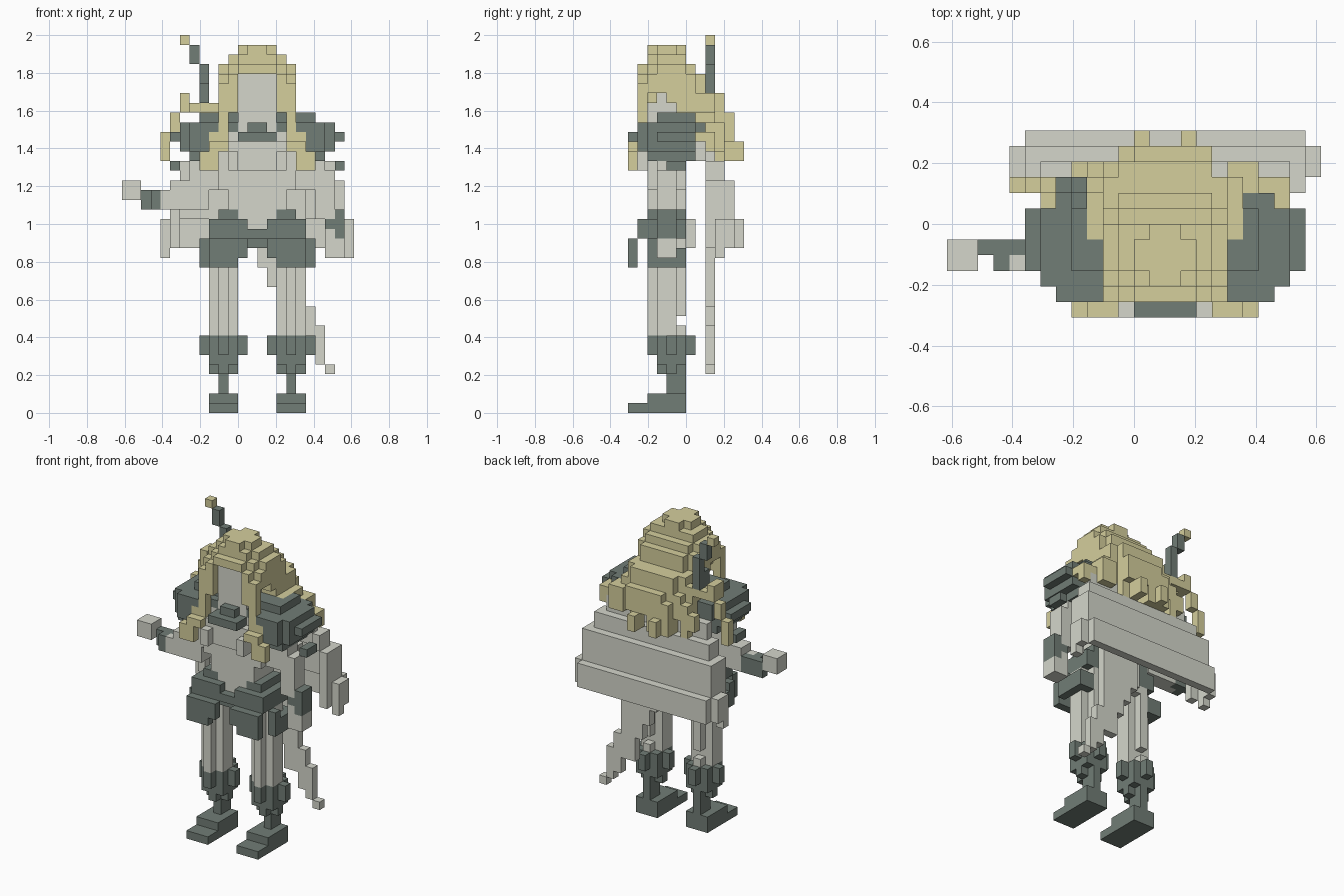
import bpy
import bmesh
from mathutils import Vector

if "Cube" in bpy.data.objects:
    bpy.data.objects.remove(bpy.data.objects["Cube"], do_unlink=True)

UNIT = 2 / 39          # edge length of one block
MIRROR_SUM = 4         # body symmetry plane lies two blocks right of the origin
owner = {}             # block position -> part name, first part placed wins
part_colour = {}


def material(name, colour):
    mat = bpy.data.materials.new(name)
    mat.use_nodes = True
    mat.diffuse_color = (*colour, 1)
    mat.node_tree.nodes["Principled BSDF"].inputs["Base Color"].default_value = (*colour, 1)
    return mat


DARK = material("dark grey green", (.165, .205, .18))
PALE = material("pale grey", (.66, .675, .6))
BLOND = material("straw blond", (.66, .62, .335))


def fill(part, colour, x, y, z, mirror=False):
    """Fill a block range with one part, optionally also on the other body half."""
    part_colour[part] = colour
    for i in range(*x):
        for j in range(*y):
            for k in range(*z):
                owner.setdefault((i, j, k), part)
                if mirror:
                    owner.setdefault((MIRROR_SUM - 1 - i, j, k), part)


def both(part, colour, x, y, z):
    fill(part, colour, x, y, z, mirror=True)


# Boots, with a stepped toe
both("boots", DARK, x=(4, 7), y=(-6, 0), z=(0, 1))
both("boots", DARK, x=(4, 7), y=(-4, 0), z=(1, 2))
both("boot_shafts", DARK, x=(5, 6), y=(-2, 0), z=(2, 4))

# Knee guards: cross-shaped tiers
both("knee_guards", DARK, x=(5, 6), y=(-3, 0), z=(4, 6))
both("knee_guards", DARK, x=(4, 7), y=(-2, -1), z=(4, 6))
both("knee_guards", DARK, x=(4, 7), y=(-3, 0), z=(5, 8))
both("knee_guards", DARK, x=(3, 8), y=(-2, -1), z=(6, 8))
both("knee_guards", DARK, x=(5, 6), y=(-4, 1), z=(6, 8))

# Thighs: ribbed columns
both("thighs", PALE, x=(4, 7), y=(-3, -1), z=(8, 18))
both("thighs", PALE, x=(5, 6), y=(-4, -1), z=(8, 18))
both("thighs", PALE, x=(5, 6), y=(-1, 0), z=(8, 9))
both("thighs", PALE, x=(5, 6), y=(-1, 0), z=(10, 18))

# Hip armour: front plates, side plates and belt
both("hip_plates", DARK, x=(4, 7), y=(-6, -5), z=(15, 18))
both("hip_plates", DARK, x=(3, 4), y=(-6, -5), z=(16, 18))
both("hip_plates", DARK, x=(7, 8), y=(-4, -3), z=(15, 18))
both("hip_plates", DARK, x=(6, 8), y=(-3, 0), z=(15, 17))
fill("belt", DARK, x=(-1, 5), y=(-4, -3), z=(17, 19))
fill("belt", DARK, x=(-3, 7), y=(-5, 0), z=(18, 19))
both("belt", DARK, x=(3, 7), y=(-5, 0), z=(19, 20))
both("belt", DARK, x=(4, 6), y=(-4, 0), z=(20, 21))
fill("seat", PALE, x=(-1, 5), y=(-3, 0), z=(17, 18))
fill("seat", PALE, x=(0, 4), y=(0, 1), z=(17, 20))

# Torso: narrow waist widening to the chest
fill("torso", PALE, x=(-1, 5), y=(-4, 0), z=(19, 24))
fill("torso", PALE, x=(-2, 6), y=(-4, 0), z=(23, 29))
both("torso", PALE, x=(2, 5), y=(-5, -4), z=(25, 28))
both("torso", PALE, x=(4, 5), y=(-6, -5), z=(25, 27))

# Collar and neck
fill("collar", DARK, x=(1, 3), y=(-5, -3), z=(27, 30))
fill("collar", DARK, x=(0, 4), y=(-6, -4), z=(28, 29))
fill("neck", PALE, x=(0, 4), y=(-4, 0), z=(28, 31))
fill("head", PALE, x=(0, 4), y=(-4, 1), z=(31, 35))

# Hair: front locks over the chest
both("front_locks", BLOND, x=(6, 8), y=(-6, -5), z=(25, 27))
both("front_locks", BLOND, x=(5, 7), y=(-6, -5), z=(27, 28))
both("front_locks", BLOND, x=(5, 7), y=(-5, -4), z=(28, 29))

# Shoulder guards: rounded tiers, broadest in the middle
both("shoulder_guards", DARK, x=(4, 8), y=(-3, -1), z=(30, 31))
both("shoulder_guards", DARK, x=(7, 8), y=(-1, 1), z=(30, 31))
both("shoulder_guards", DARK, x=(4, 10), y=(-4, 1), z=(29, 30))
both("shoulder_guards", DARK, x=(6, 9), y=(-5, 2), z=(28, 30))
both("shoulder_guards", DARK, x=(5, 10), y=(-4, 1), z=(28, 29))
both("shoulder_guards", DARK, x=(9, 11), y=(-3, 1), z=(28, 29))
both("shoulder_guards", DARK, x=(6, 10), y=(-4, 1), z=(27, 28))
both("shoulder_guards", DARK, x=(7, 9), y=(-5, -4), z=(27, 28))
both("shoulder_guards", DARK, x=(7, 9), y=(-4, 1), z=(26, 27))
both("shoulder_guards", DARK, x=(10, 11), y=(-2, 0), z=(25, 26))

# Right arm, held out to the side
fill("right_arm", PALE, x=(-5, -2), y=(-3, -1), z=(23, 28))
fill("right_arm", PALE, x=(-7, -3), y=(-3, -1), z=(21, 24))
fill("right_arm", PALE, x=(-8, -7), y=(-3, -2), z=(21, 23))
fill("right_cuff", DARK, x=(-10, -7), y=(-2, -1), z=(21, 23))
fill("right_cuff", DARK, x=(-9, -8), y=(-3, -2), z=(21, 23))
fill("right_hand", PALE, x=(-12, -10), y=(-3, -1), z=(22, 24))

# Left arm, hanging down
fill("left_arm", PALE, x=(6, 9), y=(-3, -1), z=(23, 28))
fill("left_arm", PALE, x=(8, 10), y=(-3, -1), z=(20, 25))
fill("left_cuff", DARK, x=(9, 10), y=(-3, -1), z=(19, 20))
fill("left_cuff", DARK, x=(10, 11), y=(-3, -1), z=(18, 21))
fill("left_hand", PALE, x=(9, 11), y=(-3, -1), z=(16, 19))

# Cape: a shell that flares outward tier by tier, with wrapped ends
both("cape", PALE, x=(2, 8), y=(1, 2), z=(26, 28))
for step, (low, high) in enumerate([(26, 28), (24, 26), (20, 24), (17, 20)]):
    edge = 9 + step
    both("cape", PALE, x=(2, edge - step // 3), y=(2 + step, 3 + step), z=(low, high))
    both("cape", PALE, x=(edge - 1, edge), y=(2 + step // 3, 2 + step), z=(low, high))
both("cape", PALE, x=(10, 11), y=(2, 3), z=(17, 20))
both("cape", PALE, x=(11, 12), y=(3, 4), z=(16, 17))

# Torn cape tail, running diagonally down
for left, right, low, high in [(2, 7, 15, 24), (3, 7, 13, 15), (4, 7, 11, 13),
                               (5, 8, 8, 11), (7, 9, 6, 9), (8, 9, 5, 6), (9, 10, 4, 5)]:
    fill("cape_tail", PALE, x=(left, right), y=(2, 3), z=(low, high))

# Hair: rounded crown
fill("hair", BLOND, x=(0, 4), y=(-3, -1), z=(37, 38))
fill("hair", BLOND, x=(1, 3), y=(-4, 0), z=(37, 38))
fill("hair", BLOND, x=(-1, 5), y=(-3, 0), z=(36, 37))
fill("hair", BLOND, x=(0, 4), y=(-4, 0), z=(36, 37))
fill("hair", BLOND, x=(-2, 6), y=(-3, 0), z=(35, 36))
fill("hair", BLOND, x=(-1, 5), y=(-4, 1), z=(35, 36))
fill("hair", BLOND, x=(0, 4), y=(-5, 1), z=(35, 36))

# Hair: sides, open around the face and cheeks
both("hair", BLOND, x=(4, 6), y=(-4, 1), z=(33, 35))
both("hair", BLOND, x=(4, 5), y=(-4, -3), z=(32, 33))
both("hair", BLOND, x=(4, 6), y=(-2, 2), z=(32, 33))
both("hair", BLOND, x=(4, 6), y=(-1, 2), z=(30, 32))
both("hair", BLOND, x=(4, 5), y=(-5, -4), z=(31, 35))
both("hair", BLOND, x=(5, 6), y=(-5, -4), z=(28, 34))
both("hair", BLOND, x=(6, 7), y=(-1, 2), z=(30, 31))

# Hair: stepped fall over the back
fill("back_hair", BLOND, x=(-1, 5), y=(1, 2), z=(29, 35))
fill("back_hair", BLOND, x=(-2, 6), y=(1, 3), z=(31, 33))
fill("back_hair", BLOND, x=(-1, 5), y=(3, 4), z=(30, 33))
fill("back_hair", BLOND, x=(-3, 7), y=(2, 3), z=(28, 31))
fill("back_hair", BLOND, x=(-2, 5), y=(3, 4), z=(28, 31))
fill("back_hair", BLOND, x=(0, 4), y=(4, 5), z=(28, 31))

# Hair: loose locks on the back
for column in (-3, -1, 1, 4, 6):
    fill("back_locks", BLOND, x=(column, column + 1), y=(3, 5 - abs(column) // 3), z=(26, 30))
for column in (0, 3):
    fill("back_locks", BLOND, x=(column, column + 1), y=(4, 6), z=(26, 28))
fill("back_locks", BLOND, x=(-1, 0), y=(4, 5), z=(28, 30))
fill("back_locks", BLOND, x=(4, 5), y=(4, 5), z=(28, 31))
fill("back_locks", BLOND, x=(-4, -3), y=(3, 4), z=(27, 29))
fill("back_locks", BLOND, x=(6, 8), y=(2, 4), z=(27, 30))
fill("back_locks", BLOND, x=(8, 10), y=(2, 3), z=(27, 29))
fill("back_locks", BLOND, x=(9, 10), y=(1, 2), z=(28, 29))

# Windblown strand on the right
fill("side_strand", BLOND, x=(-5, -2), y=(2, 3), z=(31, 32))
fill("side_strand", BLOND, x=(-6, -5), y=(1, 3), z=(31, 33))
fill("side_strand", BLOND, x=(-7, -6), y=(2, 3), z=(29, 31))
fill("side_strand", BLOND, x=(-8, -7), y=(2, 3), z=(26, 29))

# Hairpin rising behind the head
fill("hairpin", DARK, x=(-4, -3), y=(2, 3), z=(33, 36))
fill("hairpin", DARK, x=(-4, -3), y=(1, 3), z=(32, 34))
fill("hairpin", DARK, x=(-5, -4), y=(2, 3), z=(36, 38))
fill("hairpin_tip", BLOND, x=(-6, -5), y=(2, 3), z=(38, 39))


def build(part, colour):
    """Make a mesh from the exposed block sides of one part, flat areas merged."""
    bm = bmesh.new()
    for cell in [c for c, name in owner.items() if name == part]:
        centre = Vector(cell) + Vector((.5, .5, .5))
        for axis in range(3):
            for sign in (-1, 1):
                normal = Vector((0, 0, 0))
                normal[axis] = sign
                if tuple(int(a + b) for a, b in zip(cell, normal)) in owner:
                    continue
                u = Vector((0, 0, 0))
                u[(axis + 1) % 3] = .5
                v = normal.cross(u)
                middle = centre + normal / 2
                corners = [middle - u - v, middle + u - v, middle + u + v, middle - u + v]
                bm.faces.new([bm.verts.new(c * UNIT) for c in corners])
    bmesh.ops.remove_doubles(bm, verts=bm.verts, dist=UNIT / 100)
    bmesh.ops.dissolve_limit(bm, angle_limit=.01, verts=bm.verts, edges=bm.edges)
    mesh = bpy.data.meshes.new(part)
    bm.to_mesh(mesh)
    bm.free()
    mesh.materials.append(colour)
    bpy.context.collection.objects.link(bpy.data.objects.new(part, mesh))


for part, colour in part_colour.items():
    build(part, colour)
